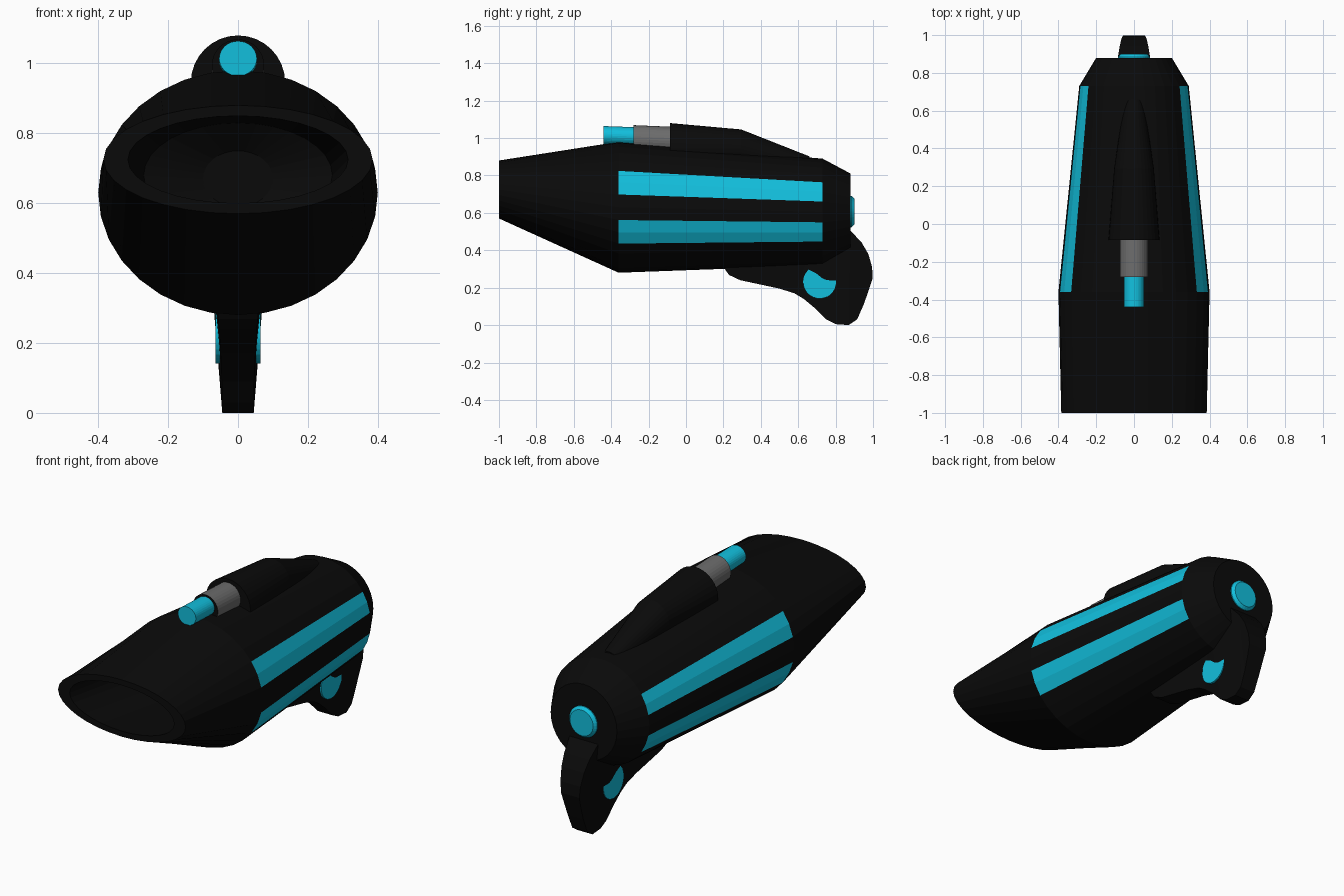
import bpy, bmesh
from math import cos, sin, pi

if "Cube" in bpy.data.objects:
    bpy.data.objects.remove(bpy.data.objects["Cube"])


def material(name, rgb):
    m = bpy.data.materials.new(name)
    m.diffuse_color = (*rgb, 1)
    m.use_nodes = True
    m.node_tree.nodes["Principled BSDF"].inputs["Base Color"].default_value = m.diffuse_color
    return m


BLACK = material("black", (0.003, 0.003, 0.003))
CYAN = material("cyan", (0.006, 0.52, 0.72))
GREY = material("grey", (0.15, 0.15, 0.15))


def finish(name, bm, mats):
    bmesh.ops.recalc_face_normals(bm, faces=bm.faces)
    me = bpy.data.meshes.new(name)
    bm.to_mesh(me)
    bm.free()
    for m in mats:
        me.materials.append(m)
    ob = bpy.data.objects.new(name, me)
    bpy.context.collection.objects.link(ob)
    return ob


def loft(name, sections, mats, n=32, paint=None, front_mat=0):
    """Elliptical rings along y: (y, centre z, radius x, radius z), capped at both ends."""
    bm = bmesh.new()
    rings = [[bm.verts.new((rx * cos(2 * pi * k / n), y, cz + rz * sin(2 * pi * k / n)))
              for k in range(n)] for y, cz, rx, rz in sections]
    for b in range(len(rings) - 1):
        for k in range(n):
            j = (k + 1) % n
            f = bm.faces.new((rings[b][k], rings[b][j], rings[b + 1][j], rings[b + 1][k]))
            if paint and paint(b, k):
                f.material_index = 1
    bm.faces.new(rings[0]).material_index = front_mat
    bm.faces.new(rings[-1])
    return finish(name, bm, mats)


# Main shell: starts at the back of the hollow mouth, wraps the rim, runs to the tail;
# pairs of facets on each flank are the coloured stripes
STRIPES = {1, 2, 13, 14, 17, 18, 29, 30}
loft("body", [
    (-0.38, 0.67, 0.10, 0.08),
    (-0.45, 0.68, 0.27, 0.15),
    (-1.00, 0.725, 0.315, 0.125),
    (-1.00, 0.725, 0.385, 0.155),
    (-0.36, 0.63, 0.40, 0.35),
    (0.73, 0.605, 0.29, 0.285),
    (0.88, 0.605, 0.20, 0.205),
], [BLACK, CYAN], paint=lambda b, k: b == 4 and k in STRIPES)

# Sight assembly on top
loft("top_hump", [
    (-0.085, 0.945, 0.135, 0.135),
    (0.295, 0.943, 0.105, 0.103),
    (0.66, 0.85, 0.05, 0.052),
], [BLACK])
loft("sight_sleeve", [(-0.28, 0.994, 0.075, 0.075), (-0.07, 0.985, 0.075, 0.075)],
     [GREY, BLACK], front_mat=1)
loft("sight_tip", [(-0.44, 1.014, 0.054, 0.05), (-0.27, 1.008, 0.054, 0.05)], [CYAN])

# Button on the tail
loft("tail_button", [
    (0.86, 0.607, 0.084, 0.084),
    (0.885, 0.607, 0.084, 0.084),
    (0.90, 0.607, 0.070, 0.070),
], [CYAN])

# Fin under the tail: a y-z profile, thicker towards the body
PROFILE = [(0.20, 0.31), (0.23, 0.268), (0.29, 0.24), (0.50, 0.195), (0.58, 0.17),
           (0.63, 0.14), (0.69, 0.09), (0.75, 0.03), (0.80, 0.005), (0.87, 0.0),
           (0.915, 0.03), (0.95, 0.11), (0.975, 0.18), (0.998, 0.25), (0.995, 0.31),
           (0.975, 0.38), (0.94, 0.44), (0.88, 0.505), (0.70, 0.50), (0.40, 0.42)]
bm = bmesh.new()
sides = [[bm.verts.new((s * (0.045 + 0.16 * z * z), y, z)) for y, z in PROFILE] for s in (-1, 1)]
caps = [bm.faces.new(v) for v in sides]
for i in range(len(PROFILE)):
    j = (i + 1) % len(PROFILE)
    bm.faces.new((sides[0][i], sides[0][j], sides[1][j], sides[1][i]))
bmesh.ops.triangulate(bm, faces=caps)
finish("tail_fin", bm, [BLACK])

# Round pin through the fin
bpy.ops.mesh.primitive_cylinder_add(vertices=32, radius=0.088, depth=0.128,
                                    location=(0, 0.714, 0.23), rotation=(0, pi / 2, 0))
pin = bpy.context.object
pin.name = "fin_pin"
pin.data.materials.append(CYAN)
